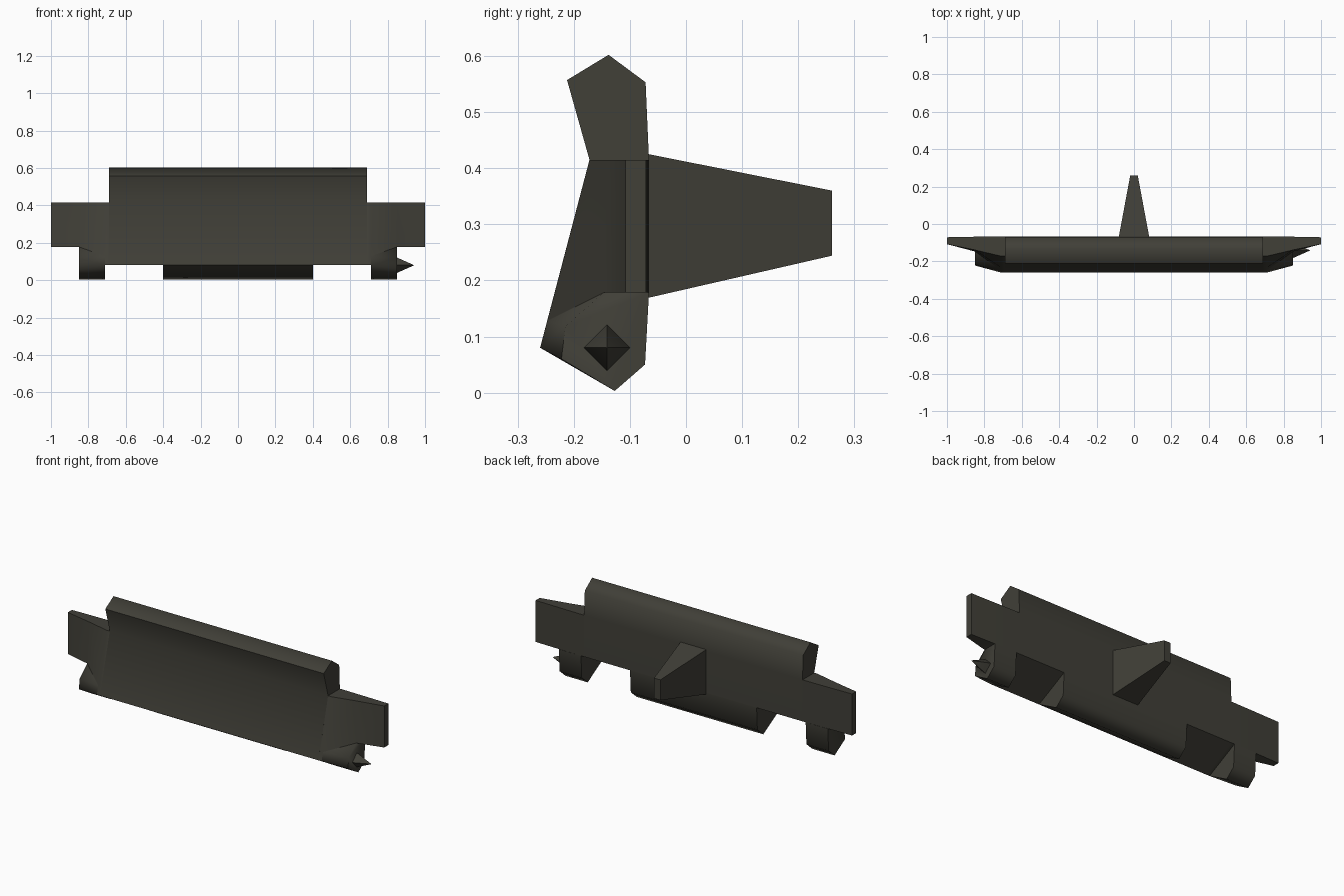
import bpy
import bmesh
import math

cube = bpy.data.objects.get("Cube")
if cube:
    bpy.data.objects.remove(cube, do_unlink=True)

olive = bpy.data.materials.new("dark_olive")
olive.use_nodes = True
olive.diffuse_color = (0.052, 0.050, 0.039, 1)
olive.node_tree.nodes["Principled BSDF"].inputs["Base Color"].default_value = olive.diffuse_color


def loft(name, sections, mirror=False, smooth=72):
    """Skin (x, [(y, z), ...]) sections along x and cap both ends."""
    bm = bmesh.new()
    rings = [[bm.verts.new((x, y, z)) for y, z in pts] for x, pts in sections]
    for a, b in zip(rings, rings[1:]):
        n = len(a)
        for i in range(n):
            j = (i + 1) % n
            bm.faces.new((a[i], a[j], b[j], b[i]))
    bm.faces.new(rings[0])
    bm.faces.new(rings[-1])
    bmesh.ops.remove_doubles(bm, verts=bm.verts, dist=0.0005)
    bmesh.ops.recalc_face_normals(bm, faces=bm.faces)
    mesh = bpy.data.meshes.new(name)
    bm.to_mesh(mesh)
    bm.free()
    mesh.materials.append(olive)
    mesh.shade_smooth()
    mesh.set_sharp_from_angle(angle=math.radians(smooth))
    obj = bpy.data.objects.new(name, mesh)
    bpy.context.collection.objects.link(obj)
    if mirror:
        obj.modifiers.new("Mirror", 'MIRROR')
    return obj


BACK = -0.066
LIP = (-0.26, 0.08)
SHOULDER = (-0.172, 0.415)
HEEL = [(BACK, 0.178), (-0.073, 0.05), (-0.127, 0.003)]

# Main panel with its raised crest and sloping underside
panel = [LIP, SHOULDER, (-0.212, 0.557), (-0.138, 0.602),
         (-0.072, 0.553), (BACK, 0.415), (BACK, 0.178)]
main_panel = loft("main_panel", [(-0.69, panel), (0.69, panel)])
for edge in main_panel.data.edges:
    if all(main_panel.data.vertices[v].co.z < 0.2 for v in edge.vertices):
        edge.use_edge_sharp = True

# Middle keel under the panel
keel = [LIP] + HEEL
loft("middle_keel", [(-0.4, keel), (0.4, keel)])

# Side ears tapering outwards
root = [LIP, (-0.234, 0.178), SHOULDER, (BACK, 0.415), (BACK, 0.178)]
middle = [(-0.147, 0.178), (-0.147, 0.178), (-0.139, 0.415),
          (-0.068, 0.415), (-0.068, 0.178)]
tip = [(-0.108, 0.178), (-0.108, 0.178), (-0.108, 0.415),
       (-0.071, 0.415), (-0.071, 0.178)]
loft("side_ears", [(0.69, root), (0.71, root), (0.85, middle), (1.0, tip)],
     mirror=True, smooth=40)

# Outer feet below the ears
foot_inner = [LIP, (-0.247, 0.128), (-0.234, 0.178)] + HEEL
foot_outer = [(-0.222, 0.06), (-0.215, 0.118), (-0.147, 0.178)] + HEEL
loft("outer_feet", [(0.71, foot_inner), (0.85, foot_outer)], mirror=True)


# Pointed stud on the left foot
def diamond(r):
    return [(-0.141 + r, 0.08), (-0.141, 0.08 + r), (-0.141 - r, 0.08), (-0.141, 0.08 - r)]


loft("foot_stud", [(0.84, diamond(0.041)), (0.85, diamond(0.041)), (0.94, diamond(0.001))])

# Rear mounting lug, built from a scaled cube
bm = bmesh.new()
bmesh.ops.create_cube(bm, size=1)
for v in bm.verts:
    sx, sz = math.copysign(1, v.co.x), math.copysign(1, v.co.z)
    if v.co.y < 0:
        v.co = (0.081 * sx, -0.067, 0.297 + 0.128 * sz)
    else:
        v.co = (0.02 * sx, 0.26, 0.302 + 0.058 * sz)
mesh = bpy.data.meshes.new("rear_lug")
bm.to_mesh(mesh)
bm.free()
mesh.materials.append(olive)
bpy.context.collection.objects.link(bpy.data.objects.new("rear_lug", mesh))
